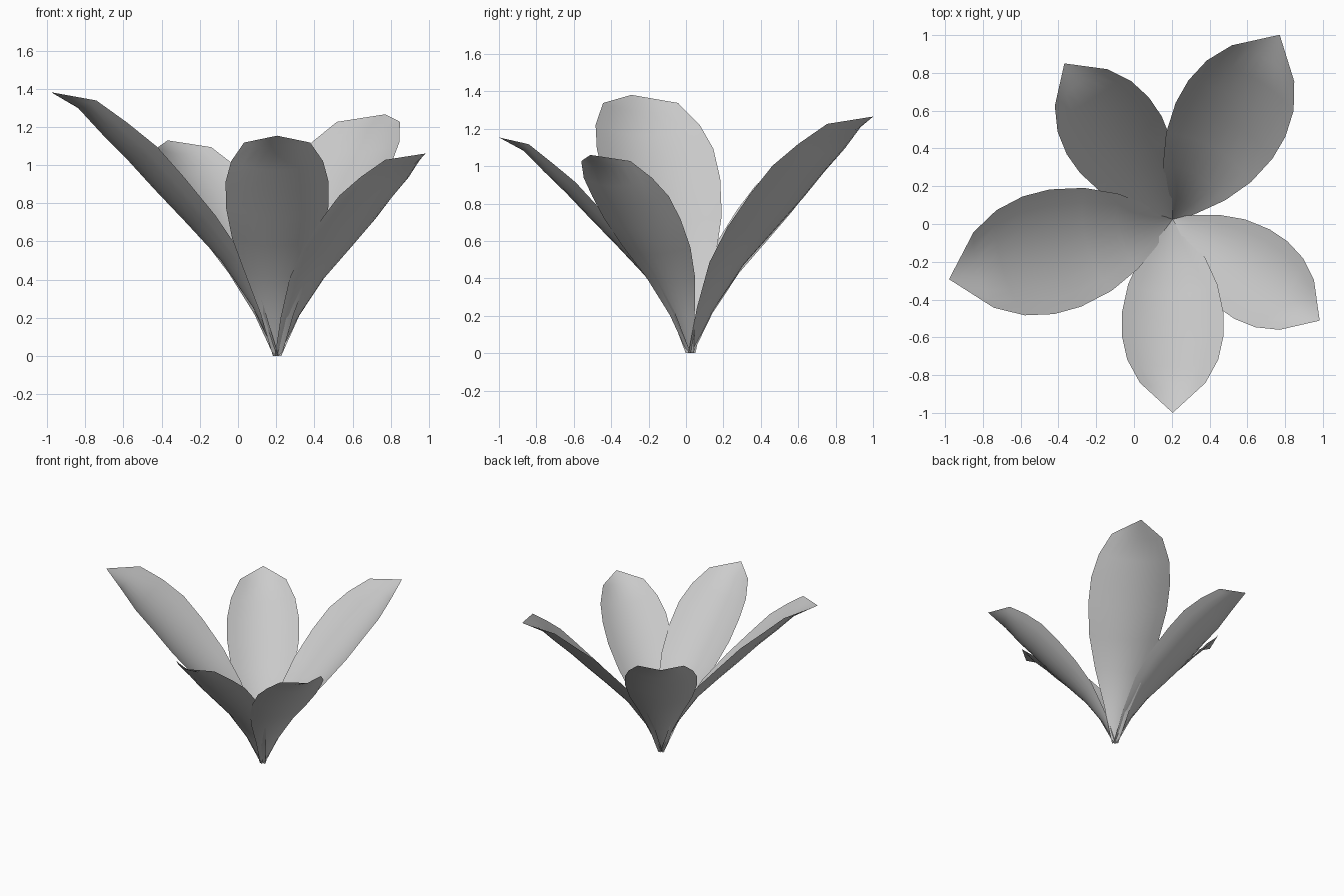
import bpy, math

if "Cube" in bpy.data.objects:
    bpy.data.objects.remove(bpy.data.objects["Cube"])

BASE = (0.205, 0.025)
# Petal rows: centre radius, centre height, edge radius, edge height, half width
ROWS = [
    (.0, 0, .0, 0, .022),
    (.10, .203, .083, .214, .085),
    (.238, .402, .20, .43, .168),
    (.387, .56, .335, .597, .230),
    (.53, .706, .48, .757, .262),
    (.648, .83, .60, .887, .263),
    (.764, .942, .725, .99, .235),
    (.87, 1.05, .845, 1.085, .169),
]
TIP = (1.0, 1.12)
N = 8  # faces across a petal


def petal(name, angle, scale, height=1.0):
    a = math.radians(angle)
    ca, sa = math.cos(a), math.sin(a)

    def place(r, w, z):
        return (BASE[0] + scale * (r * ca - w * sa),
                BASE[1] + scale * (r * sa + w * ca), scale * height * z)

    verts, faces = [], []
    # cupped rows, rising parabolically from midrib to edge
    for rc, zc, re, ze, w in ROWS:
        for i in range(N + 1):
            s = 2 * i / N - 1
            verts.append(place(rc + (re - rc) * s * s, w * s,
                               zc + (ze - zc) * s * s))
    for j in range(len(ROWS) - 1):
        for i in range(N):
            k = j * (N + 1) + i
            faces.append((k, k + N + 1, k + N + 2, k + 1))
    # pointed tip
    verts.append(place(TIP[0], 0, TIP[1]))
    last = (len(ROWS) - 1) * (N + 1)
    for i in range(N):
        faces.append((last + i, len(verts) - 1, last + i + 1))
    me = bpy.data.meshes.new(name)
    me.from_pydata(verts, [], faces)
    me.polygons.foreach_set("use_smooth", [True] * len(me.polygons))
    me.update()
    bpy.context.collection.objects.link(bpy.data.objects.new(name, me))


# Five petals of different sizes around one base
petal("petal_left", 195, 1.226, 1.006)
petal("petal_back_left", 124.8, 1.005, 1.003)
petal("petal_back_right", 59.9, 1.129, 1.001)
petal("petal_right", -34.6, 0.945, 1.002)
petal("petal_front", -90, 1.025, 1.005)
